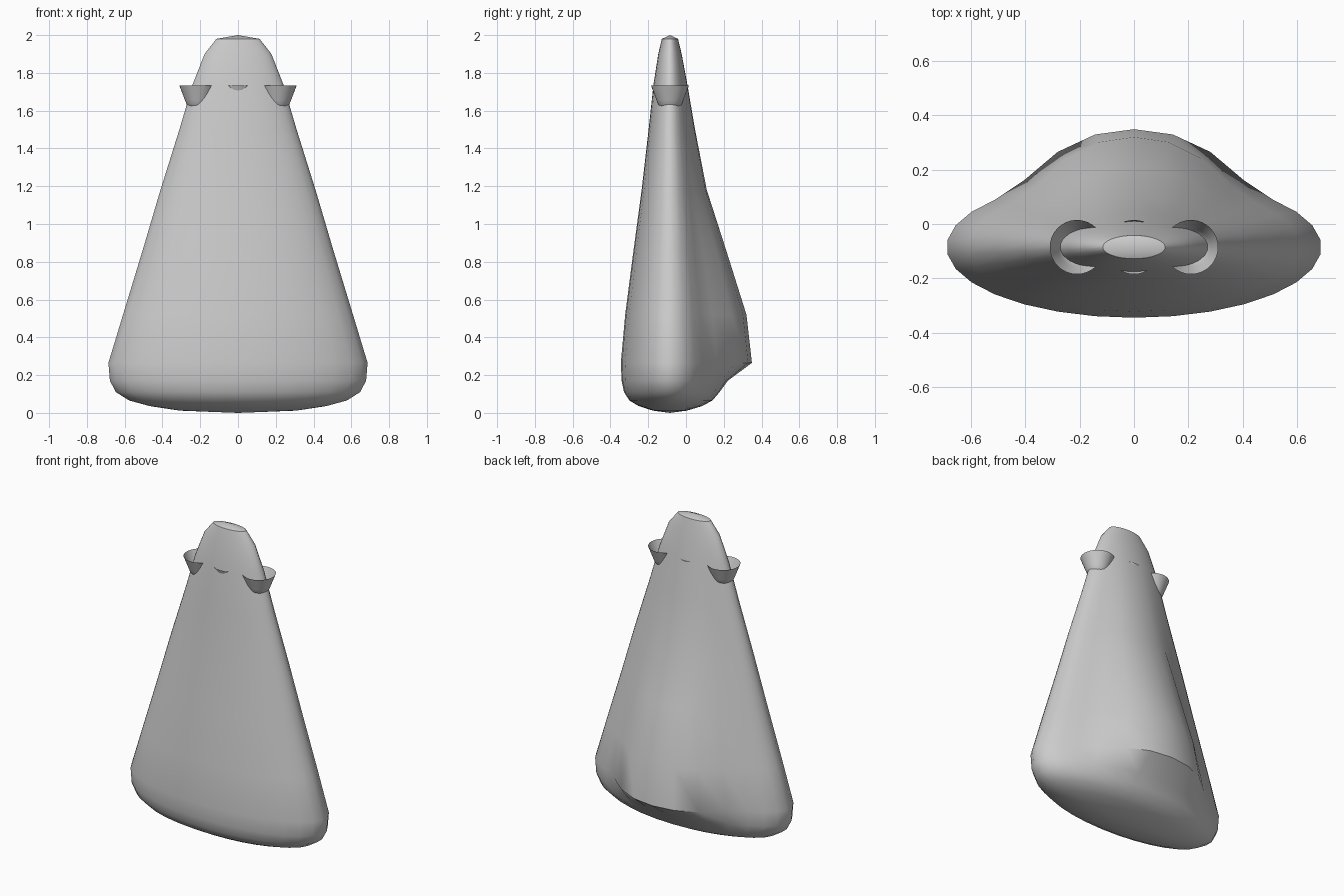
import bpy, bmesh
from math import sin, cos, pi

if "Cube" in bpy.data.objects:
    bpy.data.objects.remove(bpy.data.objects["Cube"])

YC = -0.085  # depth of the central axis


def make_object(name, bm, angle):
    bmesh.ops.recalc_face_normals(bm, faces=bm.faces)
    me = bpy.data.meshes.new(name)
    bm.to_mesh(me)
    bm.free()
    ob = bpy.data.objects.new(name, me)
    bpy.context.collection.objects.link(ob)
    bpy.ops.object.select_all(action='DESELECT')
    ob.select_set(True)
    bpy.context.view_layer.objects.active = ob
    bpy.ops.object.shade_smooth_by_angle(angle=angle)
    return ob


def bridge(bm, loops):
    for lo, hi in zip(loops, loops[1:]):
        n = len(lo)
        for i in range(n):
            bm.faces.new((lo[i], lo[(i + 1) % n], hi[(i + 1) % n], hi[i]))


def fan(bm, loop, point):
    v = bm.verts.new(point)
    for i in range(len(loop)):
        bm.faces.new((loop[i], loop[(i + 1) % len(loop)], v))


# Body: elliptical sections (height, half width, half depth, back bulge)
sections = [(0.012, 0.31, 0.09, 0), (0.036, 0.47, 0.165, 0.005),
            (0.066, 0.58, 0.215, 0.01), (0.11, 0.65, 0.243, 0.02),
            (0.17, 0.682, 0.256, 0.05), (0.265, 0.69, 0.26, 0.174),
            (0.52, 0.612, 0.237, 0.168), (0.86, 0.508, 0.193, 0.105),
            (1.18, 0.413, 0.15, 0.045), (1.5, 0.312, 0.113, 0.02),
            (1.74, 0.241, 0.087, 0.005), (1.9, 0.178, 0.062, 0),
            (1.98, 0.115, 0.043, 0)]
bulge_weight = [1, 0.92, 0.65, 0.2]
SIDES = 30
bm = bmesh.new()
loops = []
for z, a, b, bulge in sections:
    loop = []
    for i in range(SIDES):
        t = 2 * pi * i / SIDES
        k = min(i, SIDES - i)  # steps away from the back centre
        w = bulge_weight[k] if k < len(bulge_weight) else 0
        loop.append(bm.verts.new((a * sin(t), YC + b * cos(t) + bulge * w, z)))
    loops.append(loop)
bridge(bm, loops)
fan(bm, loops[0], (0, YC, 0))
fan(bm, loops[-1], (0, YC, 2.0))
make_object("body", bm, 0.7)

# Three open cups let into the neck
cup_profile = [(0.03, 1.611), (0.05, 1.617), (0.062, 1.633),
               (0.071, 1.656), (0.1, 1.732)]
for name, x in (("left_cup", -0.21), ("middle_cup", 0), ("right_cup", 0.21)):
    bm = bmesh.new()
    loops = [[bm.verts.new((x + r * cos(2 * pi * i / 32),
                            YC + r * sin(2 * pi * i / 32), z))
              for i in range(32)] for r, z in cup_profile]
    bridge(bm, loops)
    fan(bm, loops[0], (x, YC, 1.61))
    make_object(name, bm, 0.7)
